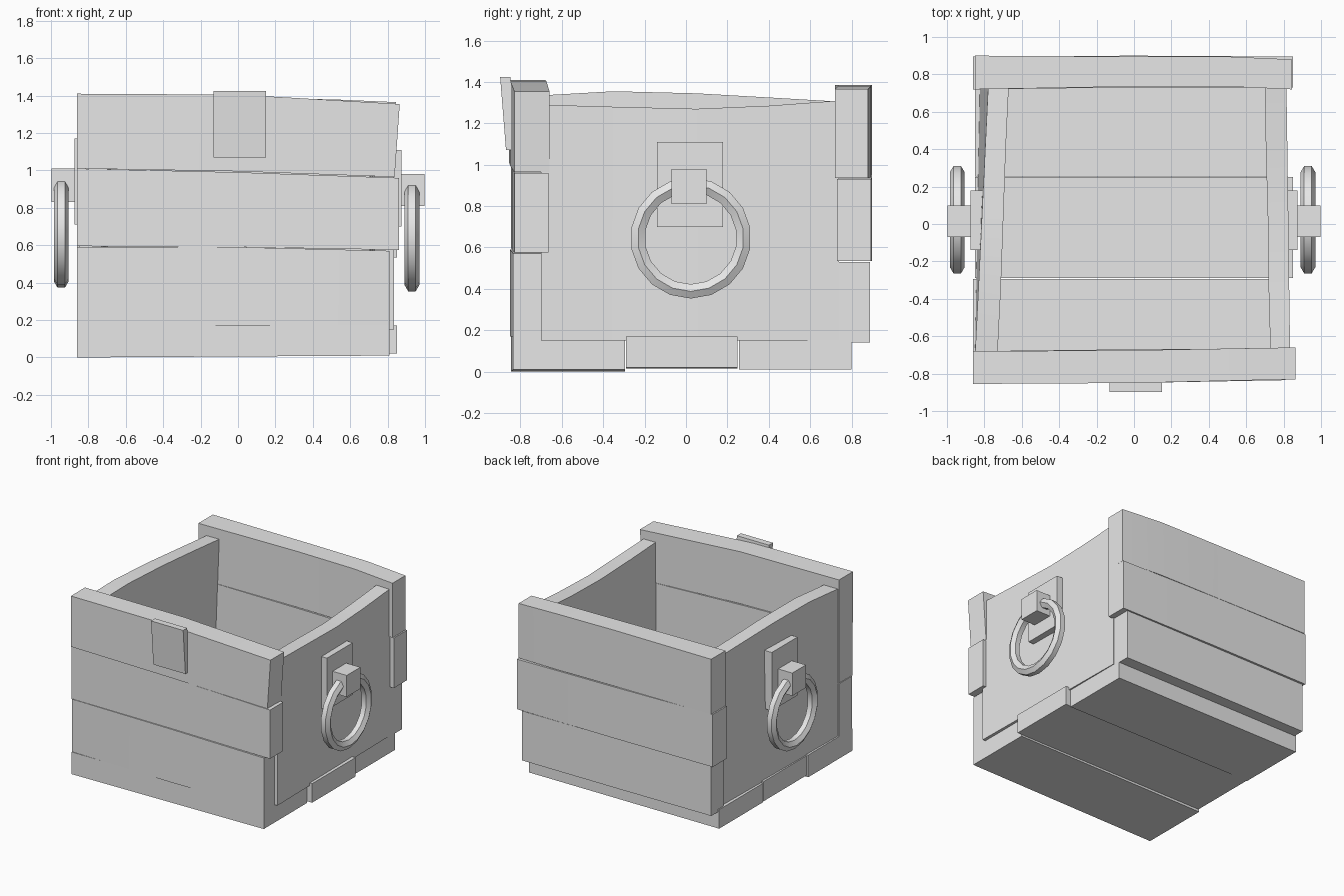
import bpy, bmesh, math
from mathutils import Matrix, Vector

default_cube = bpy.data.objects.get("Cube")
if default_cube:
    bpy.data.objects.remove(default_cube, do_unlink=True)

grey = bpy.data.materials.new("plain_grey")
grey.use_nodes = True
grey.diffuse_color = (0.8, 0.8, 0.8, 1)
for node in grey.node_tree.nodes:
    if node.type == 'BSDF_PRINCIPLED':
        node.inputs["Base Color"].default_value = grey.diffuse_color


def finish(name, bm):
    """Turn a bmesh into a grey object that is smooth only across soft bends."""
    bmesh.ops.recalc_face_normals(bm, faces=bm.faces)
    mesh = bpy.data.meshes.new(name)
    bm.to_mesh(mesh)
    bm.free()
    mesh.materials.append(grey)
    obj = bpy.data.objects.new(name, mesh)
    bpy.context.collection.objects.link(obj)
    bpy.ops.object.select_all(action='DESELECT')
    obj.select_set(True)
    bpy.context.view_layer.objects.active = obj
    bpy.ops.object.shade_smooth_by_angle(angle=math.radians(28))
    return obj


def board(name, axis, stations, warp=None):
    """Loft a rectangular section along x or y.
    Station: position, near side, far side, bottom, top."""
    bm = bmesh.new()
    rings = []
    for pos, near, far, low, high in stations:
        ring = []
        for side, z in ((near, low), (far, low), (far, high), (near, high)):
            co = Vector((pos, side, z) if axis == 'x' else (side, pos, z))
            if warp:
                co = warp(co)
            ring.append(bm.verts.new(co))
        rings.append(ring)
    for first, second in zip(rings, rings[1:]):
        for i in range(4):
            j = (i + 1) % 4
            bm.faces.new((first[i], first[j], second[j], second[i]))
    bm.faces.new(rings[0])
    bm.faces.new(rings[-1])
    return finish(name, bm)


def block(name, xs, ys, zs, warp=None):
    """Plain box between pairs of limits."""
    return board(name, 'x', [(x, *ys, *zs) for x in xs], warp)


# Floor planks, the middle one longer on the left side
board("floor_plank_front", 'x',
      [(-.86, -.845, -.295, 0, .175), (.81, -.835, -.295, .01, .17)])
board("floor_plank_middle", 'x',
      [(-.85, -.29, .25, .015, .17), (.85, -.29, .25, .02, .17)])
board("floor_plank_back", 'x',
      [(-.85, .255, .80, .01, .16), (.81, .255, .80, .01, .16)])

# Front wall planks
board("front_plank_low", 'x',
      [(-.86, -.84, -.68, .175, .59), (0, -.85, -.67, .17, .59),
       (.81, -.835, -.67, .17, .57)])
board("front_plank_middle", 'x',
      [(-.86, -.845, -.68, .595, 1.01), (0, -.84, -.67, .59, .99),
       (.86, -.83, -.665, .575, .96)])


def slant_front_end(co):
    # the left end of the upper plank leans outward with height
    if co.x > .8:
        co.x += (co.z - 1.36) * .07
    return co


board("front_plank_top", 'x',
      [(-.86, -.855, -.68, 1.01, 1.41), (0, -.85, -.675, .995, 1.405),
       (.865, -.83, -.66, .965, 1.355)], slant_front_end)

# Back wall planks, gently bowed
board("back_plank_low", 'x',
      [(-.84, .73, .885, .14, .53), (0, .73, .89, .14, .53), (.81, .735, .89, .14, .53)])
board("back_plank_middle", 'x',
      [(-.86, .72, .895, .535, .95), (0, .73, .9, .535, .94), (.85, .73, .895, .535, .93)])
board("back_plank_top", 'x',
      [(-.85, .72, .9, .95, 1.385), (0, .735, .895, .945, 1.385),
       (.5, .735, .895, .94, 1.38), (.845, .72, .88, .935, 1.365)])


# Side walls with wavy top edges
def lean_in(co):
    # the right wall twists inward toward the top at the back
    co.x += .035 * max(co.y + .7, 0) * (co.z / 1.3)
    return co


board("left_wall", 'y',
      [(-.7, .73, .835, .15, 1.29), (-.35, .72, .83, .15, 1.28), (.05, .715, .825, .15, 1.27),
       (.4, .705, .82, .15, 1.285), (.74, .7, .815, .15, 1.31)])
board("right_wall", 'y',
      [(-.7, -.73, -.85, .15, 1.335), (-.35, -.725, -.845, .15, 1.355),
       (.05, -.725, -.84, .15, 1.345), (.4, -.725, -.835, .15, 1.325),
       (.74, -.72, -.83, .15, 1.305)], lean_in)


# Front latch plate, tipped forward at the top
def tip_forward(co):
    co.y -= (co.z - 1.07) * .08
    return co


block("latch_plate", (-.13, .15), (-.87, -.82), (1.07, 1.425), tip_forward)

# Handle on each side: back plate, holder block and hanging ring
handles = (("left", 1, (.70, 1.11), (.81, .98), .93, .645),
           ("right", -1, (.71, 1.17), (.83, 1.01), .945, .665))
for label, side, plate_z, holder_z, ring_x, ring_z in handles:
    block(label + "_handle_plate", (side * .80, side * .875), (-.14, .18), plate_z)
    block(label + "_handle_holder", (side * .84, side * .998), (-.07, .1), holder_z)

    # Ring swept from a six-sided section
    bm = bmesh.new()
    turns, sides = 18, 6
    grid = []
    for i in range(turns):
        spin = Matrix.Rotation(math.tau * i / turns, 3, 'X')
        loop = []
        for j in range(sides):
            angle = math.tau * j / sides
            local = Vector((.04 * math.cos(angle), 0, .257 + .04 * math.sin(angle)))
            loop.append(bm.verts.new(spin @ local + Vector((side * ring_x, .023, ring_z))))
        grid.append(loop)
    for i in range(turns):
        for j in range(sides):
            here, there, k = grid[i], grid[(i + 1) % turns], (j + 1) % sides
            bm.faces.new((here[j], here[k], there[k], there[j]))
    finish(label + "_handle_ring", bm)
